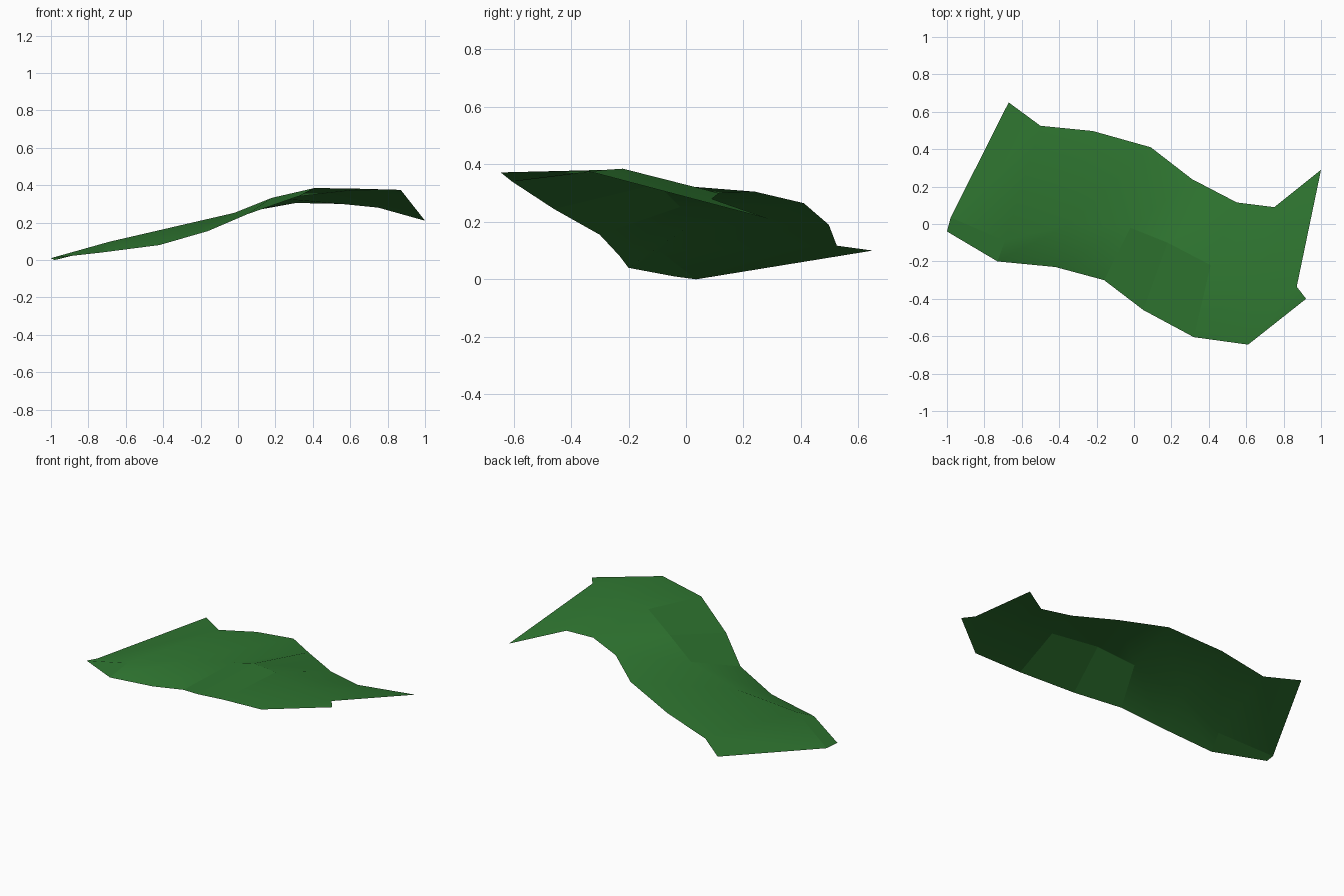
import bpy, bmesh

cube = bpy.data.objects.get("Cube")
if cube:
    bpy.data.objects.remove(cube, do_unlink=True)

# Grass colour
grass = bpy.data.materials.new("grass_green")
grass.use_nodes = True
colour = (0.028, 0.18, 0.03, 1)
grass.diffuse_color = colour
bsdf = grass.node_tree.nodes["Principled BSDF"]
bsdf.inputs["Base Color"].default_value = colour
bsdf.inputs["Roughness"].default_value = 0.9

# Long edges and ridge of the slope, each running from the low to the high end
front_edge = [(-1, -.04, .01), (-.73, -.2, .04), (-.42, -.23, .08), (-.16, -.3, .155),
              (.05, -.46, .245), (.32, -.605, .34), (.61, -.645, .372), (.92, -.4, .375)]
ridge = [(-.98, .035, 0), (-.69, -.09, .097), (-.34, 0, .178), (-.02, -.02, .252),
         (.18, -.1, .332), (.41, -.22, .385), (.65, -.28, .381), (.87, -.335, .375)]
back_edge = [(-.67, .65, .1), (-.5, .525, .117), (-.22, .497, .19), (.09, .41, .265),
             (.31, .24, .305), (.55, .115, .3), (.75, .09, .28), (1, .29, .21)]

# Loft the open sheet between the three lines
bm = bmesh.new()
rows = [[bm.verts.new(p) for p in line] for line in (front_edge, ridge, back_edge)]
for r, (near, far) in enumerate(zip(rows, rows[1:])):
    for c in range(len(near) - 1):
        face = bm.faces.new((near[c], near[c + 1], far[c + 1], far[c]))
        # Faceted patches lie on the front bank
        face.smooth = not (r == 0 and c in (0, 3, 4))

mesh = bpy.data.meshes.new("grass_slope")
bm.to_mesh(mesh)
bm.free()
mesh.materials.append(grass)
slope = bpy.data.objects.new("grass_slope", mesh)
bpy.context.collection.objects.link(slope)
